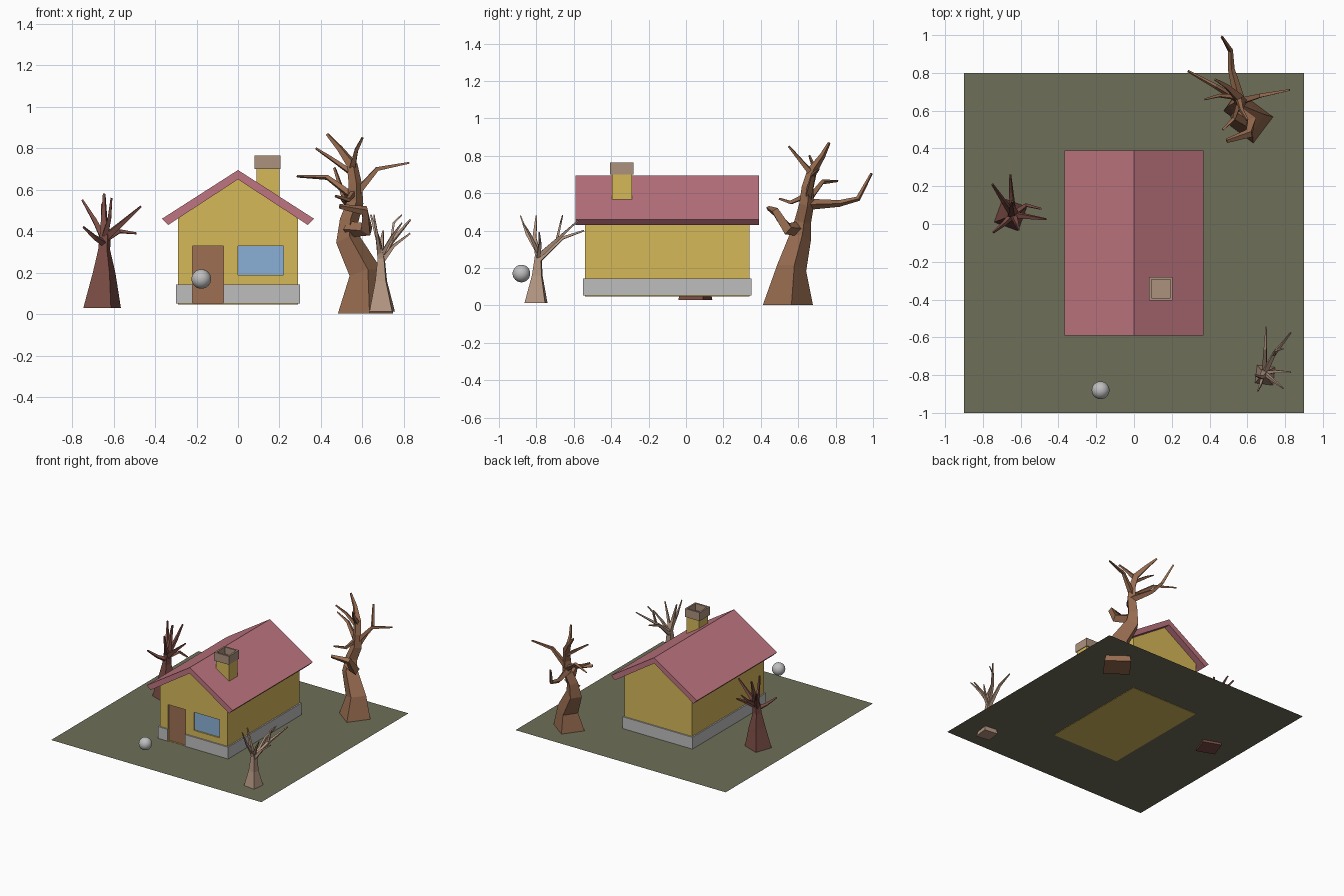
import bpy, bmesh, math
from mathutils import Vector


def material(name, rgb):
    m = bpy.data.materials.new(name)
    m.diffuse_color = [((c / 255 + 0.055) / 1.055) ** 2.4 for c in rgb] + [1]
    return m


WALL = material("yellow wall", (214, 184, 90))
STONE = material("grey stone", (190, 190, 190))
ROOF = material("rose roof", (190, 117, 128))
DOOR = material("brown door", (157, 111, 82))
GLASS = material("blue glass", (138, 176, 214))
CAP = material("taupe chimney cap", (172, 145, 125))
GRASS = material("olive ground", (110, 110, 88))
BARK_A = material("brown bark", (152, 108, 80))
BARK_B = material("dark red bark", (122, 76, 68))
BARK_C = material("tan bark", (178, 148, 128))


def finish(bm, name, mat):
    bmesh.ops.recalc_face_normals(bm, faces=bm.faces[:])
    me = bpy.data.meshes.new(name)
    bm.to_mesh(me)
    bm.free()
    ob = bpy.data.objects.new(name, me)
    bpy.context.collection.objects.link(ob)
    me.materials.append(mat)
    return ob


def add_box(bm, x0, x1, y0, y1, z0, z1):
    r = bmesh.ops.create_cube(bm, size=1)
    for v in r["verts"]:
        v.co = Vector(((x0 + x1) / 2 + v.co.x * (x1 - x0),
                       (y0 + y1) / 2 + v.co.y * (y1 - y0),
                       (z0 + z1) / 2 + v.co.z * (z1 - z0)))


def boxes(name, mat, *dims):
    bm = bmesh.new()
    for d in dims:
        add_box(bm, *d)
    return finish(bm, name, mat)


def prism(name, mat, profile, y0, y1):
    """Extrude an (x, z) profile along y."""
    bm = bmesh.new()
    face = bm.faces.new([bm.verts.new((x, y0, z)) for x, z in profile])
    ext = bmesh.ops.extrude_face_region(bm, geom=[face])["geom"]
    for v in ext:
        if isinstance(v, bmesh.types.BMVert):
            v.co.y = y1
    return finish(bm, name, mat)


def cut(ob, cutter):
    cutter.hide_render = True
    cutter.hide_viewport = True
    mod = ob.modifiers.new("opening", 'BOOLEAN')
    mod.operation = 'DIFFERENCE'
    mod.solver = 'EXACT'
    mod.object = cutter


def add_limb(bm, pts, angle, upright=False):
    """Four-sided tapering limb through (x, y, z, radius) points."""
    co = [Vector(p[:3]) for p in pts]
    u = Vector((math.cos(angle), math.sin(angle), 0))
    rings = []
    for i, p in enumerate(pts):
        t = (co[min(i + 1, len(co) - 1)] - co[max(i - 1, 0)]).normalized()
        if i == 0 and upright:
            t = Vector((0, 0, 1))
        u = (u - t * u.dot(t)).normalized()
        w = t.cross(u)
        rings.append([bm.verts.new(co[i] + d * p[3]) for d in (u, w, -u, -w)])
    for a, b in zip(rings, rings[1:]):
        for k in range(4):
            n = (k + 1) % 4
            bm.faces.new((a[k], a[n], b[n], b[k]))
    bm.faces.new(rings[0][::-1])
    bm.faces.new(rings[-1])


def tree(name, mat, angle, trunk, branches):
    bm = bmesh.new()
    add_limb(bm, trunk, math.radians(angle), True)
    for b in branches:
        add_limb(bm, b, 0.8)
    return finish(bm, name, mat)


# Flat ground sheet
bm = bmesh.new()
bm.faces.new([bm.verts.new(p) for p in
              ((-.9, -1, .05), (.9, -1, .05), (.9, .8, .05), (-.9, .8, .05))])
finish(bm, "ground", GRASS)

# House body with recessed door and window
walls = prism("walls", WALL, [(-.29, .047), (.29, .047), (.29, .46),
                              (0, .655), (-.29, .46)], -.54, .34)
cut(walls, boxes("door_cutter", WALL, (-.22, -.07, -.7, -.525, .052, .33)))
cut(walls, boxes("window_cutter", WALL, (0, .22, -.7, -.522, .19, .33)))
boxes("door", DOOR, (-.22, -.07, -.532, -.524, .052, .33))
boxes("window", GLASS, (0, .22, -.53, -.521, .19, .33))

# Stone footing, split by the doorway
boxes("foundation", STONE,
      (-.30, -.22, -.55, -.53, .052, .143), (-.07, .30, -.55, -.53, .052, .143),
      (-.30, -.28, -.53, .33, .052, .143), (.28, .30, -.53, .33, .052, .143),
      (-.30, .30, .33, .35, .052, .143))

# Gabled roof
prism("roof", ROOF, [(0, .695), (.367, .46), (.337, .43), (0, .65),
                     (-.337, .43), (-.367, .46)], -.59, .39)

# Chimney with a hollow cap
boxes("chimney", WALL, (.09, .2, -.395, -.29, .5, .705))
cap = boxes("chimney_cap", CAP, (.08, .205, -.405, -.28, .7, .765))
cut(cap, boxes("cap_cutter", CAP, (.093, .192, -.392, -.293, .712, .9)))

# Round knob floating in front of the door
bpy.ops.mesh.primitive_uv_sphere_add(segments=32, ring_count=16, radius=.047,
                                     location=(-.177, -.88, .17))
knob = bpy.context.object
knob.name = "round_knob"
knob.data.materials.append(STONE)
bpy.ops.object.shade_smooth()

# Large crooked tree, back right
tree("large_tree", BARK_A, 8,
     [(.615, .545, .003, .135), (.615, .565, .2, .08), (.53, .61, .36, .06),
      (.535, .625, .45, .045), (.565, .645, .54, .04), (.565, .65, .63, .032),
      (.55, .675, .72, .027), (.49, .73, .8, .016), (.43, .765, .868, .008)],
     [[(.53, .6, .41, .04), (.62, .54, .41, .036), (.61, .48, .5, .025), (.49, .44, .52, .012)],
      [(.56, .65, .57, .024), (.67, .68, .7, .014), (.825, .71, .73, .006)],
      [(.55, .66, .57, .02), (.43, .73, .66, .013), (.285, .81, .665, .006)],
      [(.56, .65, .54, .03), (.515, .82, .545, .018), (.51, .92, .57, .014), (.465, .992, .705, .007)],
      [(.55, .675, .7, .02), (.57, .6, .79, .012), (.6, .55, .85, .007)],
      [(.55, .67, .68, .016), (.45, .68, .75, .011), (.375, .66, .8, .006)],
      [(.56, .65, .59, .018), (.53, .56, .55, .012), (.47, .5, .57, .007)]])

# Dark tree on the left
tree("dark_tree", BARK_B, 25,
     [(-.655, .05, .03, .1), (-.645, .05, .2, .06), (-.645, .05, .31, .032),
      (-.64, .055, .39, .028), (-.645, .09, .47, .016), (-.645, .12, .58, .007)],
     [[(-.64, .05, .35, .022), (-.69, .12, .45, .014), (-.75, .21, .55, .006)],
      [(-.64, .05, .37, .02), (-.65, .17, .45, .013), (-.655, .26, .53, .006)],
      [(-.64, .05, .37, .022), (-.57, .04, .43, .015), (-.467, .025, .52, .006)],
      [(-.64, .05, .36, .02), (-.57, .1, .4, .012), (-.49, .08, .39, .006)],
      [(-.64, .05, .34, .02), (-.69, 0, .37, .013), (-.745, -.045, .42, .006)],
      [(-.64, .05, .38, .02), (-.62, 0, .46, .012), (-.61, -.03, .56, .006)]])

# Small pale tree, front right
tree("small_tree", BARK_C, 38,
     [(.695, -.802, .013, .078), (.69, -.795, .16, .036), (.69, -.79, .27, .022),
      (.675, -.81, .36, .014), (.64, -.8, .48, .005)],
     [[(.69, -.79, .24, .018), (.695, -.66, .36, .011), (.70, -.545, .4, .005)],
      [(.69, -.79, .26, .018), (.74, -.69, .35, .012), (.83, -.575, .455, .005)],
      [(.74, -.69, .35, .01), (.75, -.67, .44, .007), (.79, -.66, .48, .004)],
      [(.69, -.79, .25, .016), (.75, -.78, .33, .01), (.83, -.785, .39, .005)],
      [(.685, -.79, .28, .015), (.67, -.85, .38, .009), (.655, -.885, .48, .004)],
      [(.69, -.79, .28, .014), (.74, -.83, .37, .009), (.79, -.87, .44, .004)]])
